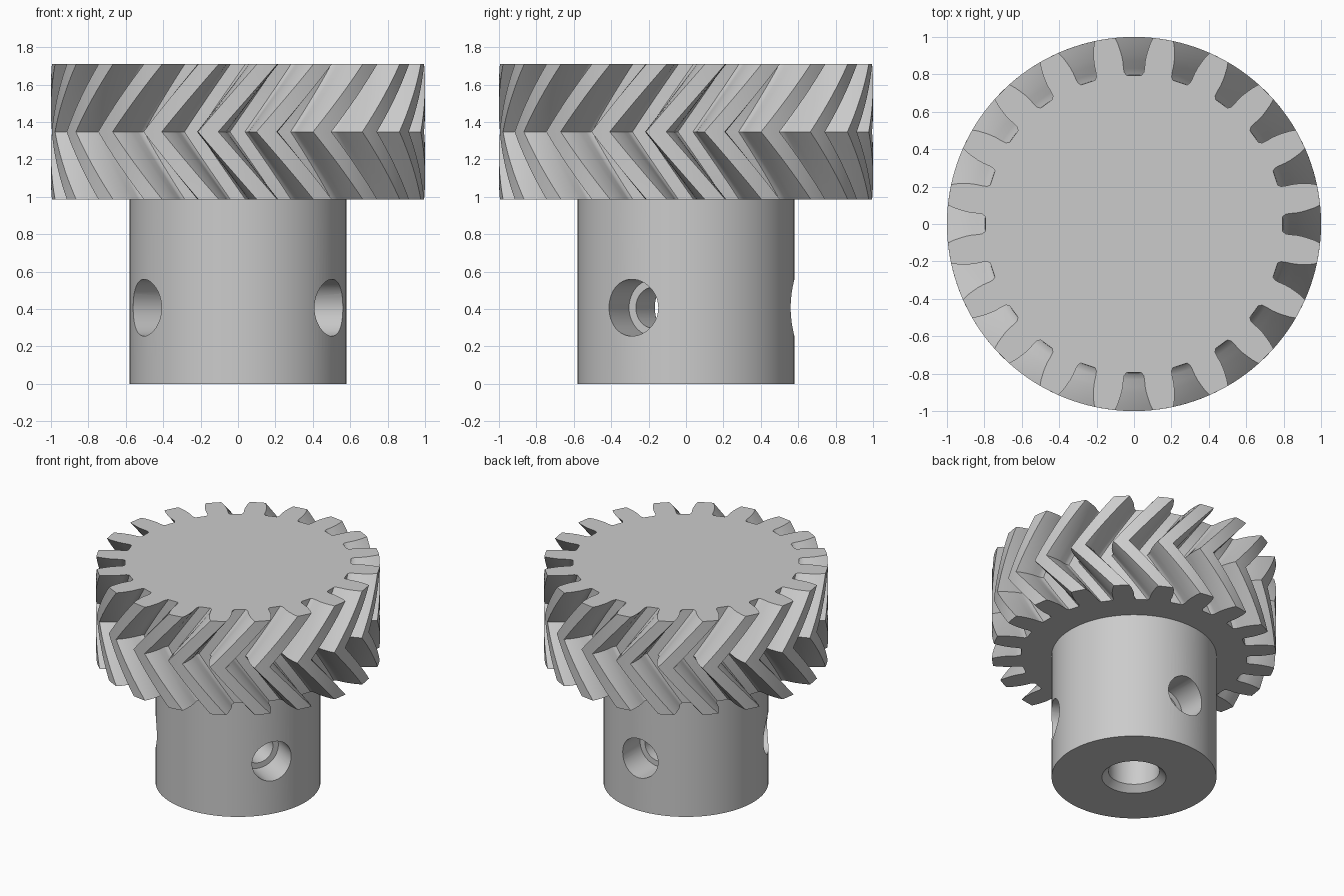
import bpy, bmesh, math
from mathutils import Matrix

if "Cube" in bpy.data.objects:
    bpy.data.objects.remove(bpy.data.objects["Cube"], do_unlink=True)

TEETH = 20
PITCH = math.tau / TEETH
TWIST = math.radians(18.2)
GEAR_Z, GEAR_TOP = 0.985, 1.71
HOLE_Z = 0.407

# One plain grey material
grey = bpy.data.materials.new("plain grey")
grey.use_nodes = True
grey.diffuse_color = (0.6, 0.6, 0.6, 1)
grey.node_tree.nodes["Principled BSDF"].inputs["Base Color"].default_value = (0.6, 0.6, 0.6, 1)


def finish(bm, name):
    bmesh.ops.recalc_face_normals(bm, faces=bm.faces)
    mesh = bpy.data.meshes.new(name)
    bm.to_mesh(mesh)
    bm.free()
    obj = bpy.data.objects.new(name, mesh)
    bpy.context.collection.objects.link(obj)
    return obj


def stack(rings, name):
    """Skin a stack of equal point loops and cap both ends."""
    bm = bmesh.new()
    loops = [[bm.verts.new(p) for p in ring] for ring in rings]
    n = len(loops[0])
    for low, high in zip(loops, loops[1:]):
        for i in range(n):
            j = (i + 1) % n
            bm.faces.new((low[i], low[j], high[j], high[i]))
    bm.faces.new(loops[0][::-1])
    bm.faces.new(loops[-1])
    return finish(bm, name)


def lathe(profile, name, sides):
    """Revolve (radius, height) pairs around z."""
    turn = [math.tau * i / sides for i in range(sides)]
    return stack([[(r * math.cos(a), r * math.sin(a), z) for a in turn]
                  for r, z in profile], name)


# Tooth outline: (half width, radius) down one wall of a gap
wall = [(0.102, 0.995), (0.087, 0.965), (0.075, 0.93), (0.066, 0.9), (0.06, 0.87),
        (0.056, 0.83), (0.052, 0.81), (0.04, 0.795)]
gap = [(-w, r) for w, r in wall] + [(w, r) for w, r in reversed(wall)]
outline = []
for k in range(TEETH):
    outline += [(k * PITCH + math.atan2(w, r), math.hypot(w, r)) for w, r in gap]
    outline += [(k * PITCH + PITCH * (0.5 + t), 1.0) for t in (-0.08, 0, 0.08)]

# Herringbone gear: the outline twists to mid height and back again
STEPS = 16
rings = []
for s in range(STEPS + 1):
    f = s / STEPS
    twist = -TWIST * (1 - abs(2 * f - 1))
    z = GEAR_Z + (GEAR_TOP - GEAR_Z) * f
    rings.append([(r * math.cos(a + twist), r * math.sin(a + twist), z)
                  for a, r in outline])
gear = stack(rings, "herringbone_gear")

# Cylindrical hub below the gear
hub = lathe([(0.58, 0), (0.58, GEAR_Z)], "hub", 128)

# Cutters: countersunk shaft bore and three stepped radial holes
bore = lathe([(0.246, -0.02), (0.18, 0.046), (0.18, 1.35)], "bore_cutter", 64)
cutters = [bore]
for k in range(3):
    hole = lathe([(0.11, 0.02), (0.11, 0.346), (0.152, 0.346), (0.152, 0.8)],
                 "radial_hole_cutter", 48)
    hole.data.transform(Matrix.Translation((0, 0, HOLE_Z))
                        @ Matrix.Rotation(math.radians(90 + 120 * k), 4, 'Z')
                        @ Matrix.Rotation(math.pi / 2, 4, 'Y'))
    cutters.append(hole)


def cut(obj, tools):
    bpy.ops.object.select_all(action='DESELECT')
    bpy.context.view_layer.objects.active = obj
    obj.select_set(True)
    for tool in tools:
        mod = obj.modifiers.new("cut", 'BOOLEAN')
        mod.operation = 'DIFFERENCE'
        mod.solver = 'EXACT'
        mod.object = tool
        bpy.ops.object.modifier_apply(modifier=mod.name)
    obj.data.materials.clear()
    obj.data.materials.append(grey)
    bpy.ops.object.shade_smooth_by_angle(angle=math.radians(28))


cut(hub, cutters)
cut(gear, [bore])
for tool in cutters:
    bpy.data.objects.remove(tool, do_unlink=True)
